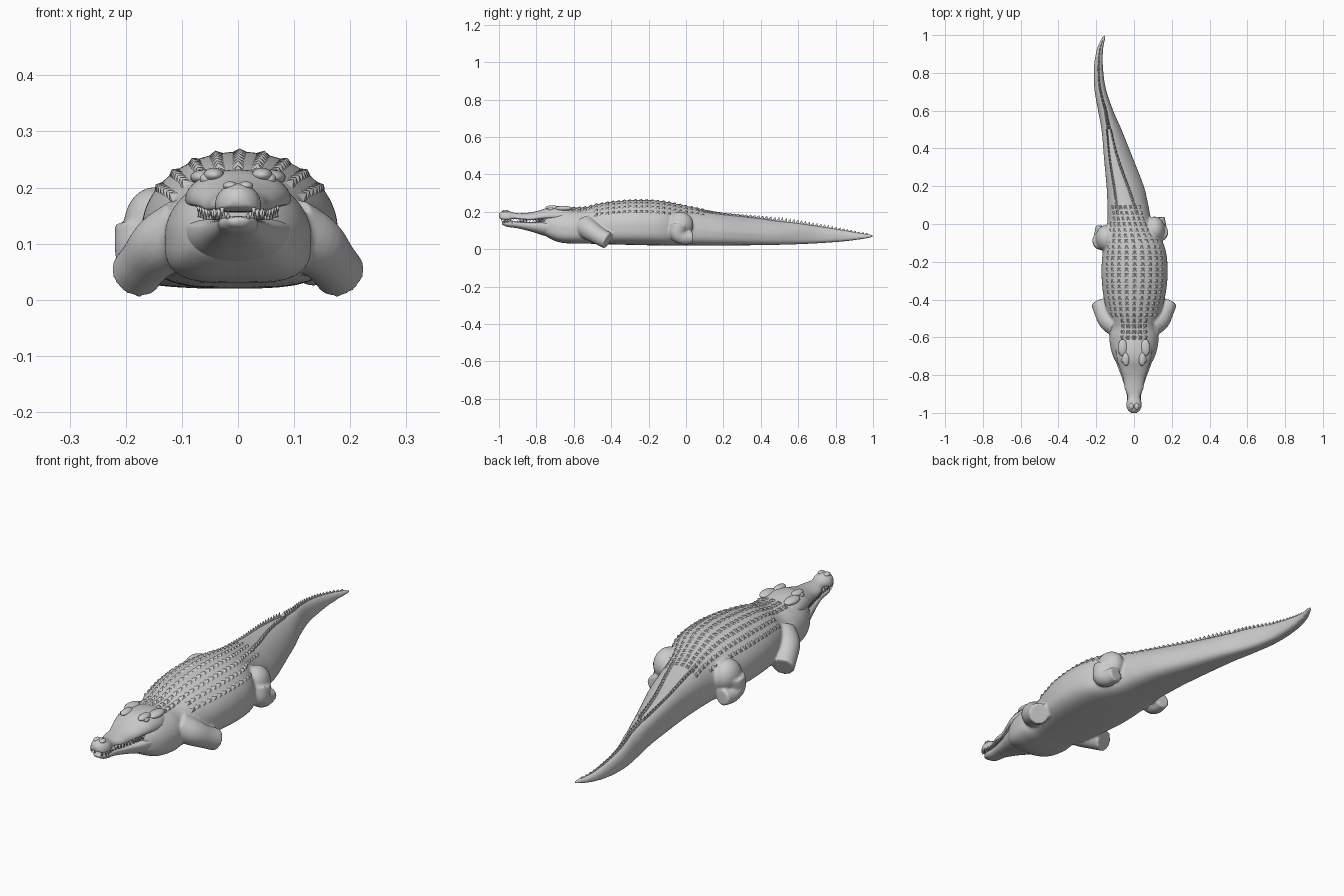
import bpy, bmesh, math
from mathutils import Vector, Matrix

if "Cube" in bpy.data.objects:
    bpy.data.objects.remove(bpy.data.objects["Cube"])

# y, centre x, half width, bottom z, top z
BODY = [(-.79, 0, .045, .105, .165), (-.74, 0, .09, .065, .195), (-.68, 0, .118, .038, .218),
        (-.60, 0, .131, .03, .222), (-.54, 0, .124, .03, .224), (-.46, 0, .145, .028, .244),
        (-.36, .002, .167, .025, .258), (-.24, .003, .175, .022, .264), (-.12, .0, .162, .02, .256),
        (0, -.022, .12, .02, .232), (.1, -.032, .108, .02, .212), (.2, -.045, .097, .02, .195),
        (.4, -.092, .066, .022, .168), (.5, -.118, .052, .024, .152), (.6, -.15, .04, .027, .14),
        (.72, -.18, .03, .033, .122), (.84, -.188, .023, .042, .103), (.93, -.179, .016, .053, .087),
        (.985, -.161, .009, .062, .079), (1.0, -.155, .004, .066, .075)]
UPPER = [(-1.0, 0, .014, .168, .19), (-.985, 0, .032, .16, .203), (-.955, 0, .041, .157, .207),
         (-.915, 0, .033, .163, .194), (-.87, 0, .049, .158, .193), (-.82, 0, .057, .156, .199),
         (-.77, 0, .074, .162, .212), (-.72, 0, .089, .163, .229), (-.66, 0, .094, .16, .231),
         (-.58, 0, .08, .15, .217)]
LOWER = [(-.985, 0, .016, .134, .147), (-.96, 0, .033, .121, .149), (-.9, 0, .039, .112, .148),
         (-.82, 0, .062, .092, .146), (-.75, 0, .088, .07, .152), (-.66, 0, .112, .05, .16),
         (-.6, 0, .09, .06, .16)]


def interp(table, t):
    """Smooth curve through the rows of a table, keyed on the first column."""
    n = len(table)
    i = max(0, min(n - 2, sum(r[0] <= t for r in table) - 1))
    a, b = table[i], table[i + 1]
    p, q = table[max(i - 1, 0)], table[min(i + 2, n - 1)]
    h = b[0] - a[0]
    u = max(0, min(1, (t - a[0]) / h))
    out = []
    for k in range(1, len(a)):
        ma = (b[k] - p[k]) / (b[0] - p[0]) * h
        mb = (q[k] - a[k]) / (q[0] - a[0]) * h
        out.append((2*u**3 - 3*u*u + 1)*a[k] + (u**3 - 2*u*u + u)*ma
                   + (3*u*u - 2*u**3)*b[k] + (u**3 - u*u)*mb)
    return out


def surf(table, y, deg, belly=.6, mid=.42):
    """Point on a lofted skin at station y and angle deg (90 is the top)."""
    xc, w, zb, zt = interp(table, y)
    c, s = math.cos(math.radians(deg)), math.sin(math.radians(deg))
    zw = zb + mid * (zt - zb)
    power = 1 if s >= 0 else belly
    z = zw + (s * (zt - zw) if s >= 0 else -abs(s)**belly * (zw - zb))
    lean = -.03 * math.sin(math.pi * y / .6) if 0 < y < .6 else 0
    return Vector((xc + w * math.copysign(abs(c)**power, c) + lean * max(s, 0), y, z))


def loft(bm, rings):
    vs = [[bm.verts.new(p) for p in r] for r in rings]
    n = len(vs[0])
    for a, b in zip(vs, vs[1:]):
        for i in range(n):
            bm.faces.new((a[i], a[(i + 1) % n], b[(i + 1) % n], b[i]))
    bm.faces.new(vs[0][::-1])
    bm.faces.new(vs[-1])


def skin(bm, table, steps, sides, belly=.6, mid=.42):
    y0, y1 = table[0][0], table[-1][0]
    loft(bm, [[surf(table, y0 + (y1 - y0) * k / steps, 360 * i / sides, belly, mid)
               for i in range(sides)] for k in range(steps + 1)])


def tube(bm, pts, steps=14, sides=20):
    """Limb along (x, y, z, radius) points."""
    table = [(i,) + p for i, p in enumerate(pts)]
    st = [interp(table, (len(pts) - 1) * k / steps) for k in range(steps + 1)]
    rings = []
    for k, p in enumerate(st):
        d = Vector(st[min(k + 1, steps)][:3]) - Vector(st[max(k - 1, 0)][:3])
        u = d.cross(Vector((1, 0, .2))).normalized()
        v = d.cross(u).normalized()
        rings.append([Vector(p[:3]) + p[3] * (u * math.cos(a) + v * math.sin(a))
                      for a in (2 * math.pi * i / sides for i in range(sides))])
    loft(bm, rings)


def ball(bm, c, r):
    bmesh.ops.create_uvsphere(bm, u_segments=20, v_segments=12, radius=1,
                              matrix=Matrix.Translation(c) @ Matrix.Diagonal((*r, 1)))


def finish(bm, name, smooth=True):
    bmesh.ops.recalc_face_normals(bm, faces=bm.faces)
    me = bpy.data.meshes.new(name)
    bm.to_mesh(me)
    bm.free()
    ob = bpy.data.objects.new(name, me)
    bpy.context.collection.objects.link(ob)
    for p in me.polygons:
        p.use_smooth = smooth
    return ob


# torso, tail and limb stubs, fused into one skin
bm = bmesh.new()
skin(bm, BODY, 150, 48)
for s in (1, -1):
    tube(bm, [(s*.09, -.54, .125, .06), (s*.135, -.51, .10, .055),
              (s*.165, -.46, .068, .047), (s*.182, -.418, .046, .046)])
    dx, dy = (0, 0) if s > 0 else (-.04, -.045)
    ball(bm, (s*.108 + dx, -.03 + dy, .133), (.056, .07, .068))
    tube(bm, [(s*.13 + dx, -.04 + dy, .13, .05), (s*.135 + dx, -.045 + dy, .085, .045),
              (s*.135 + dx, -.015 + dy, .062, .037), (s*.13 + dx, .035 + dy, .062, .033)])
body = finish(bm, "body_and_tail")
m = body.modifiers.new("fuse", 'REMESH')
m.mode, m.voxel_size, m.use_smooth_shade = 'VOXEL', .006, True
m = body.modifiers.new("soften", 'SMOOTH')
m.iterations = 3

# upper jaw with nostril mound, brows and eyes
bm = bmesh.new()
skin(bm, UPPER, 60, 32, .5, .25)
for s in (1, -1):
    ball(bm, (s*.014, -.965, .203), (.013, .017, .008))
    ball(bm, (s*.043, -.715, .222), (.019, .036, .013))
    ball(bm, (s*.056, -.722, .215), (.012, .015, .011))
    ball(bm, (s*.06, -.655, .218), (.025, .045, .014))
finish(bm, "upper_jaw")

# lower jaw
bm = bmesh.new()
skin(bm, LOWER, 50, 32, .8, .7)
finish(bm, "lower_jaw")

# teeth along both jaws
bm = bmesh.new()
for s in (1, -1):
    for k in range(16):
        y = -.985 + .0155 * k
        big = 1 + .4 * math.sin(k * 1.1)
        for table, off, d, col in ((UPPER, 0, -1, 2), (LOWER, .008, 1, 3)):
            r = interp(table, y + off)
            ln = .016 * big
            x = s * r[1] * (.88 if d < 0 else .8)
            mat = Matrix.Translation((x, y + off, r[col] + d * (ln/2 - .004)))
            if d < 0:
                mat = mat @ Matrix.Rotation(math.pi, 4, 'X')
            bmesh.ops.create_cone(bm, cap_ends=True, segments=8, radius1=.0042,
                                  radius2=.0006, depth=ln, matrix=mat)
finish(bm, "teeth")


def scute(bm, y0, y1, deg, da, h):
    """Keeled plate standing on the body skin, peak towards the rear."""
    def n(a):
        return Vector((math.cos(math.radians(a)), 0, math.sin(math.radians(a))))
    base = [bm.verts.new(surf(BODY, y, a) - .003 * n(a)) for y, a in
            ((y0, deg - da), (y0, deg + da), (y1, deg + da), (y1, deg - da))]
    tip = bm.verts.new(surf(BODY, .2*y0 + .8*y1, deg) + h * n(deg))
    for i in range(4):
        bm.faces.new((base[i], base[(i + 1) % 4], tip))
    bm.faces.new(base[::-1])


# rows of plates over the neck, back and hips
bm = bmesh.new()
for k in range(24):
    y = -.62 + .03 * k
    half = 2 if y < -.5 else (4 if y < -.02 else 3)
    for c in range(-half, half + 1):
        scute(bm, y, y + .029, 90 + c * 14, 6.3, .006 if y > -.5 else .008)
finish(bm, "back_scutes", False)

# paired tail crests that merge into a single serrated crest
bm = bmesh.new()
for k in range(21):
    y = .05 + .0215 * k
    for s in (1, -1):
        scute(bm, y, y + .023, 90 + s * (27 - .75 * k), 5, .007 + .0007 * k)
for k in range(23):
    y = .5 + .0205 * k
    scute(bm, y, y + .022, 90, 14, .022 - .0007 * k)
finish(bm, "tail_crest", False)
